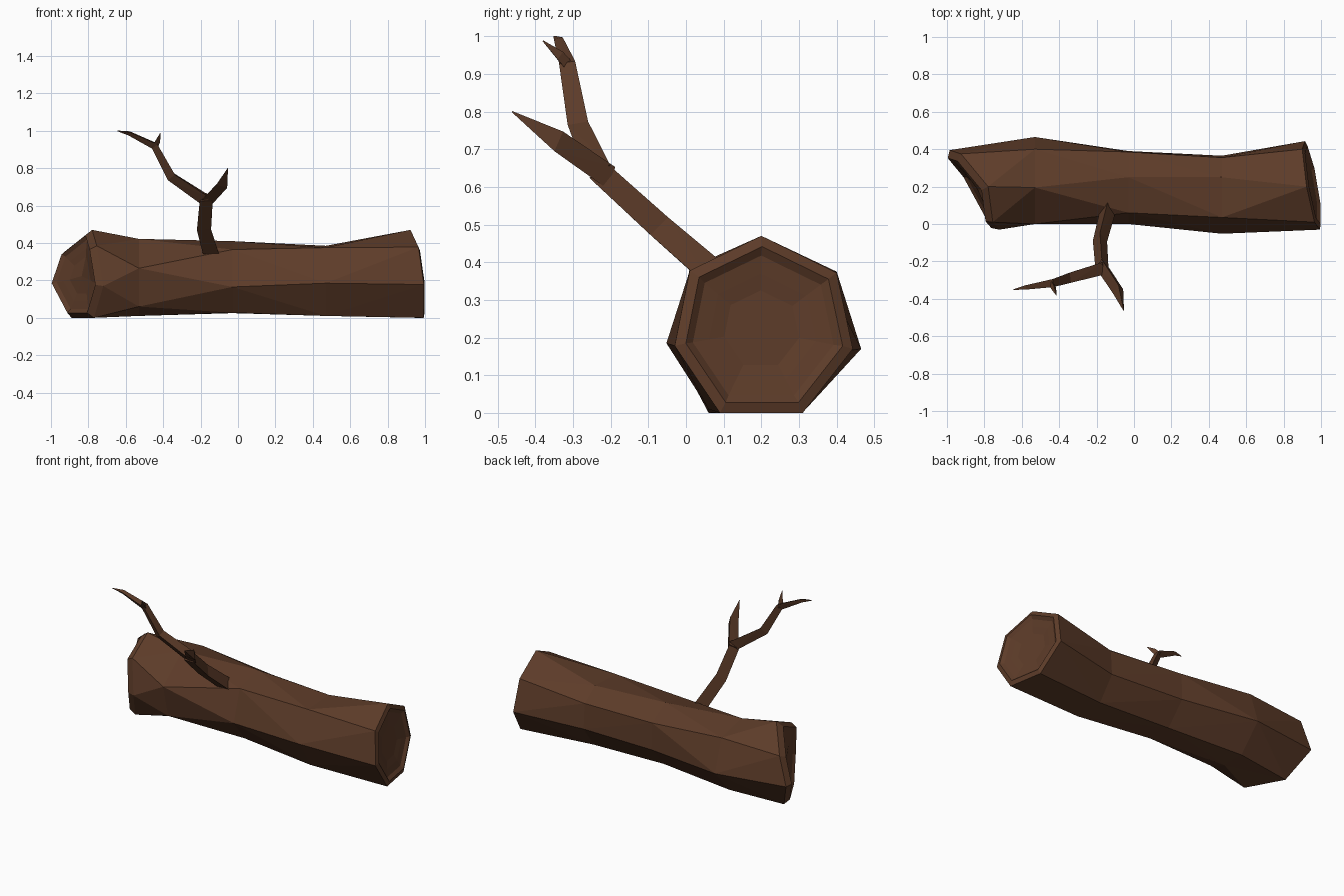
import bpy, bmesh, math
from mathutils import Vector

if "Cube" in bpy.data.objects:
    bpy.data.objects.remove(bpy.data.objects["Cube"])

bark = bpy.data.materials.new("bark")
bark.diffuse_color = (0.11, 0.045, 0.022, 1)
bark.use_nodes = True
bark.node_tree.nodes["Principled BSDF"].inputs["Base Color"].default_value = bark.diffuse_color


def finish(bm, name):
    bmesh.ops.recalc_face_normals(bm, faces=bm.faces)
    me = bpy.data.meshes.new(name)
    bm.to_mesh(me)
    bm.free()
    me.materials.append(bark)
    ob = bpy.data.objects.new(name, me)
    bpy.context.collection.objects.link(ob)
    return ob


def bridge(bm, a, b):
    # triangulated skin between two rings, split along the more convex diagonal
    n = len(a)
    c = sum((v.co for v in a + b), Vector()) / (2 * n)
    for i in range(n):
        j = (i + 1) % n
        r1 = ((a[i].co + b[j].co) / 2 - c).length
        r2 = ((a[j].co + b[i].co) / 2 - c).length
        if r1 > r2:
            bm.faces.new((a[i], a[j], b[j]))
            bm.faces.new((a[i], b[j], b[i]))
        else:
            bm.faces.new((a[i], a[j], b[i]))
            bm.faces.new((a[j], b[j], b[i]))


# Log: seven-sided sections, listed from the top round the front
end_yz = [(.2, .47), (.01, .378), (-.03, .178), (.09, 0), (.31, 0), (.443, .17), (.4, .372)]
right_end = [(.95 - .17 * (y - .2) - .11 * (z - .22), y, z) for y, z in end_yz]
left_end = [(-.78, .2, .47), (-.755, .01, .385), (-.72, -.03, .17), (-.77, .06, 0),
            (-.89, .28, 0), (-.985, .395, .18), (-.925, .375, .355)]
sections = [
    (.47, [(.25, .385), (.035, .375), (-.052, .185), (.06, .01), (.26, .01), (.365, .15), (.355, .31)]),
    (-.03, [(.25, .41), (.06, .365), (0, .165), (.11, .027), (.27, .025), (.39, .16), (.385, .33)]),
    (-.53, [(.195, .422), (0, .265), (.05, .06), (.17, .01), (.32, .012), (.465, .17), (.4, .375)]),
]
loops = [right_end] + [[(x, y, z) for y, z in s] for x, s in sections] + [left_end]

bm = bmesh.new()
rings = [[bm.verts.new(p) for p in loop] for loop in loops]
for a, b in zip(rings, rings[1:]):
    bridge(bm, a, b)

# Sawn ends: raised rim, groove and shallow dished growth rings
for ring, out, rim in ((rings[0], Vector((.97, .17, .11)).normalized(), .01),
                       (rings[-1], Vector((-.87, -.5, 0)).normalized(), .034)):
    c = sum((v.co for v in ring), Vector()) / 7
    prev = ring
    for scale, push in ((.88, rim), (.79, rim - .015), (.6, rim - .022), (.42, rim - .03)):
        new = [bm.verts.new(c + (v.co - c) * scale + out * push) for v in ring]
        bridge(bm, prev, new)
        prev = new
    tip = bm.verts.new(c + out * (rim - .03))
    for i in range(7):
        bm.faces.new((prev[i], prev[(i + 1) % 7], tip))
finish(bm, "log")


def limb(name, points):
    # three-sided tapering tube along (x, y, z, radius) points, ridge on the upper back
    bm = bmesh.new()
    pos = [Vector(p[:3]) for p in points]
    ridge = Vector((0, .7, .7))
    prev = None
    for k, p in enumerate(pos):
        d = (pos[min(k + 1, len(pos) - 1)] - pos[max(k - 1, 0)]).normalized()
        up = (ridge - d * ridge.dot(d)).normalized()
        side = d.cross(up)
        r = points[k][3]
        ring = []
        for i in range(3):
            t = i * math.tau / 3
            ring.append(bm.verts.new(p + up * r * (math.cos(t) - .25) + side * r * math.sin(t)))
        if prev:
            bridge(bm, prev, ring)
        else:
            bm.faces.new(ring)
        prev = ring
    bm.faces.new(prev)
    return finish(bm, name)


# Branch with its forks
limb("branch_main", [(-.135, .115, .335, .05), (-.182, -.07, .495, .044),
                     (-.17, -.235, .645, .04)])
limb("branch_short_fork", [(-.175, -.205, .63, .038), (-.085, -.342, .725, .036),
                           (-.055, -.462, .8, .002)])
limb("branch_long_fork", [(-.165, -.225, .64, .04), (-.35, -.28, .762, .032),
                          (-.44, -.31, .925, .025), (-.58, -.335, .99, .014),
                          (-.645, -.35, 1.0, .002)])
limb("branch_twig", [(-.447, -.305, .915, .018), (-.43, -.335, .95, .016),
                     (-.415, -.38, .988, .002)])
